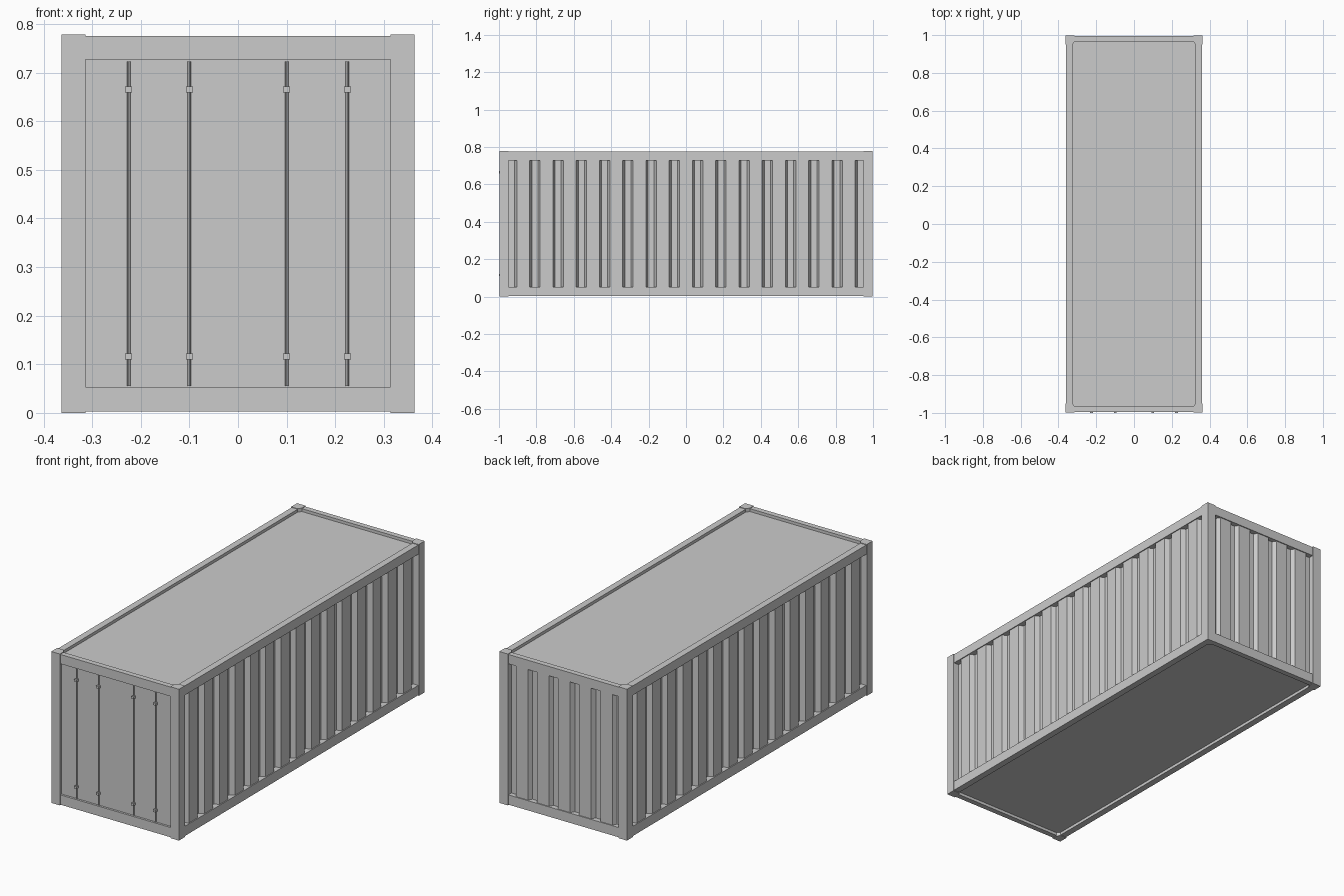
import bpy, bmesh, math

if "Cube" in bpy.data.objects:
    bpy.data.objects.remove(bpy.data.objects["Cube"])

X, Y, H = 0.363, 0.998, 0.778      # outer half sizes and height
IN = 0.003                         # rails sit slightly inside the corner posts
PX, PY = 0.314, 0.95               # inner edges of the posts
RX, RY = 0.326, 0.967              # inner faces of the rails
Z0, Z1 = 0.053, 0.727              # wall opening


def make(name, bm):
    bmesh.ops.recalc_face_normals(bm, faces=bm.faces)
    me = bpy.data.meshes.new(name)
    bm.to_mesh(me)
    bm.free()
    ob = bpy.data.objects.new(name, me)
    bpy.context.collection.objects.link(ob)
    return ob


def box(name, x0, x1, y0, y1, z0, z1):
    bm = bmesh.new()
    bmesh.ops.create_cube(bm, size=1)
    for v in bm.verts:
        v.co = ((x0 + x1) / 2 + v.co.x * (x1 - x0),
                (y0 + y1) / 2 + v.co.y * (y1 - y0),
                (z0 + z1) / 2 + v.co.z * (z1 - z0))
    return make(name, bm)


def prism(name, pts, z0, z1):
    bm = bmesh.new()
    f = bm.faces.new([bm.verts.new((x, y, z0)) for x, y in pts])
    r = bmesh.ops.extrude_face_region(bm, geom=[f], use_keep_orig=True)
    for v in r["geom"]:
        if isinstance(v, bmesh.types.BMVert):
            v.co.z = z1
    return make(name, bm)


def corrugated(name, half, ridges, pitch, outer, inner, place):
    # ridges with sloped sides, closed off by a flat back
    pts = [(-half, inner)]
    for i in range(ridges):
        c = (i - (ridges - 1) / 2) * pitch
        pts += [(c - 0.046, inner), (c - 0.034, outer),
                (c + 0.034, outer), (c + 0.046, inner)]
    pts += [(half, inner), (half, inner - 0.01), (-half, inner - 0.01)]
    return prism(name, [place(t, d) for t, d in pts], Z0 - 0.02, Z1 + 0.02)


# corner posts with a chamfered inner corner
for sx in (-1, 1):
    for sy in (-1, 1):
        prof = [(X, Y), (PX, Y), (PX, RY), (RX, PY), (X, PY)]
        prism("corner_post", [(sx * x, sy * y) for x, y in prof], 0, H)

# top and bottom frame rails
for tag, z0, z1 in (("bottom", IN, Z0), ("top", Z1, H - IN)):
    for s in (-1, 1):
        a, b = sorted((s * RX, s * (X - IN)))
        box(tag + "_side_rail", a, b, -PY, PY, z0, z1)
        a, b = sorted((s * RY, s * (Y - IN)))
        box(tag + "_end_rail", -PX, PX, a, b, z0, z1)

# recessed roof and floor
box("roof", -RX, RX, -RY, RY, H - 0.03, H - 0.018)
box("floor", -RX, RX, -RY, RY, 0.018, 0.03)

# corrugated side and back walls
for s in (-1, 1):
    corrugated("side_wall", PY, 15, 0.1243, 0.355, 0.330,
               lambda t, d, s=s: (s * d, t))
corrugated("back_wall", PX, 5, 0.12, 0.990, 0.969, lambda t, d: (t, d))

# door panel
box("door_panel", -PX, PX, -0.984, -0.974, Z0, Z1)

# locking rods and their brackets
for x in (-0.225, -0.1, 0.1, 0.225):
    n = 8
    ring = [(x + 0.0035 * math.cos(2 * math.pi * i / n),
             -0.989 + 0.0035 * math.sin(2 * math.pi * i / n)) for i in range(n)]
    prism("locking_rod", ring, Z0 + 0.002, Z1 - 0.004)
    for z in (0.116, 0.665):
        box("rod_bracket", x - 0.007, x + 0.007, -1.0, -0.984, z - 0.006, z + 0.006)
